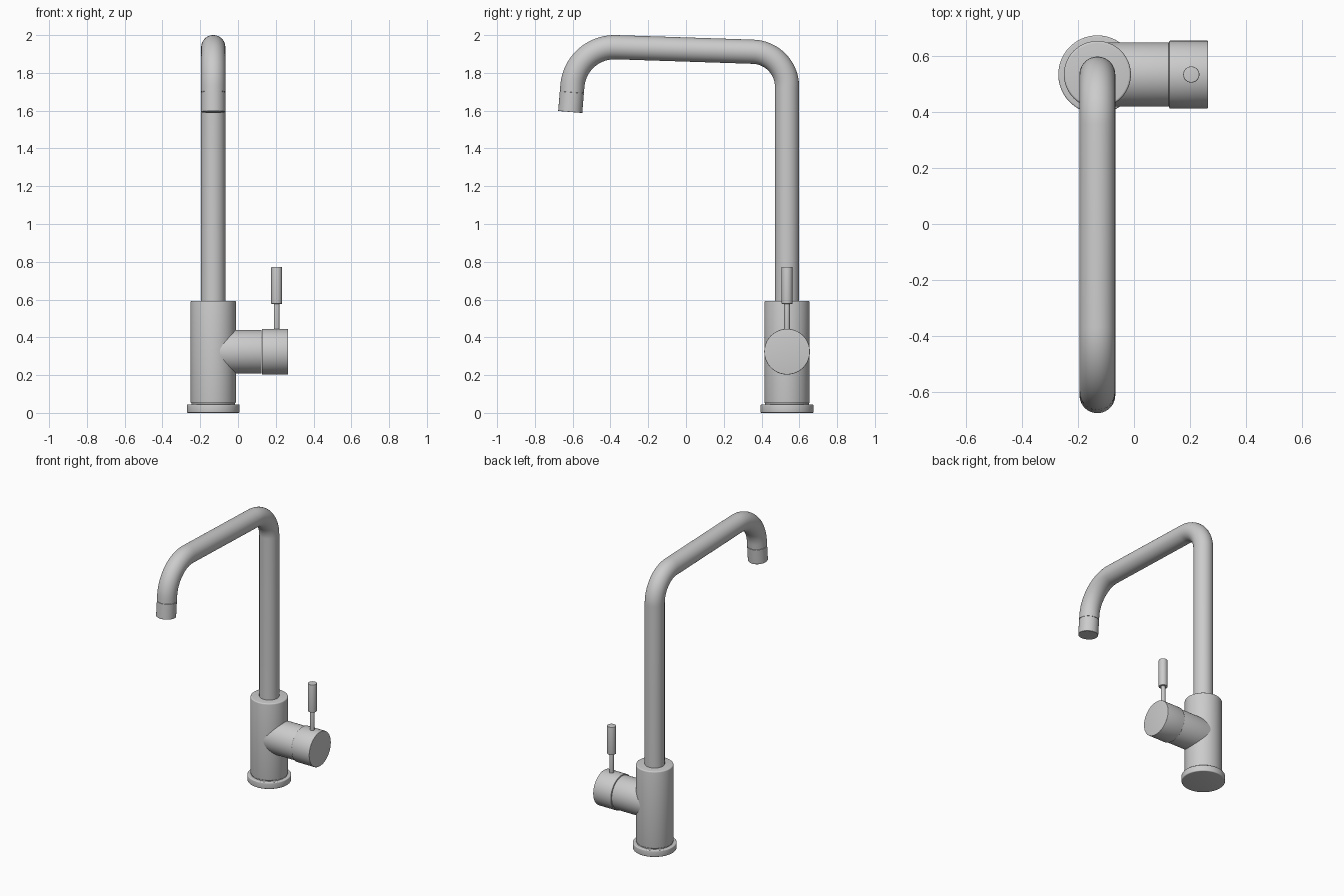
import bpy, bmesh, math
from mathutils import Vector

if "Cube" in bpy.data.objects:
    bpy.data.objects.remove(bpy.data.objects["Cube"])

metal = bpy.data.materials.new("brushed_grey_metal")
metal.diffuse_color = (0.6, 0.6, 0.6, 1)
metal.use_nodes = True
metal.node_tree.nodes["Principled BSDF"].inputs["Base Color"].default_value = metal.diffuse_color

CX, CY = -0.131, 0.535   # axis of the faucet body
X, Z = Vector((1, 0, 0)), Vector((0, 0, 1))


def sweep(name, rings, sides=64):
    """Skin round rings given as (centre, direction, radius), capped at both ends."""
    bm = bmesh.new()
    loops = []
    for c, t, r in rings:
        t = t.normalized()
        u = X if abs(t.x) < 0.9 else Vector((0, 1, 0))
        v = t.cross(u)
        loops.append([bm.verts.new(c + r * (math.cos(a) * u + math.sin(a) * v))
                      for a in (2 * math.pi * i / sides for i in range(sides))])
    for a, b in zip(loops, loops[1:]):
        for i in range(sides):
            j = (i + 1) % sides
            bm.faces.new((a[i], a[j], b[j], b[i]))
    bm.faces.new(loops[0][::-1])
    bm.faces.new(loops[-1])
    me = bpy.data.meshes.new(name)
    bm.to_mesh(me)
    bm.free()
    me.materials.append(metal)
    ob = bpy.data.objects.new(name, me)
    bpy.context.collection.objects.link(ob)
    bpy.ops.object.select_all(action='DESELECT')
    ob.select_set(True)
    bpy.context.view_layer.objects.active = ob
    bpy.ops.object.shade_smooth_by_angle(angle=math.radians(35))
    return ob


def rod(name, start, axis, length, radius, round_=0.004, sides=64):
    """Cylinder with softly rounded rims."""
    start = Vector(start)
    angs = [math.pi / 2 * k / 4 for k in range(5)]
    prof = [(round_ * (1 - math.sin(a)), radius - round_ * (1 - math.cos(a)))
            for a in reversed(angs)]
    prof += [(length - h, r) for h, r in reversed(prof)]
    return sweep(name, [(start + axis * h, axis, r) for h, r in prof], sides)


def fillet(prev, corner, nxt, trim, steps=20):
    """Arc rounding a path corner, as (point, direction) pairs."""
    d0, d1 = (corner - prev).normalized(), (nxt - corner).normalized()
    turn = d0.angle(d1)
    radius = trim / math.tan(turn / 2)
    side = (d1 - d0 * d0.dot(d1)).normalized()
    p0 = corner - d0 * trim
    out = []
    for k in range(steps + 1):
        a = turn * k / steps
        out.append((p0 + radius * (math.sin(a) * d0 + (1 - math.cos(a)) * side),
                    math.cos(a) * d0 + math.sin(a) * side))
    return out


# Base flange and body
rod("base_flange", (CX, CY, 0), Z, 0.045, 0.14, 0.006)
rod("base_neck", (CX, CY, 0.04), Z, 0.015, 0.116, 0.001)
rod("body", (CX, CY, 0.05), Z, 0.543, 0.12, 0.008)

# Bent spout pipe
R = 0.064
foot = Vector((CX, CY, 0.58))
bend1 = Vector((CX, CY, 1.906))
bend2 = Vector((CX, -0.584, 1.943))
mouth = Vector((CX, -0.613, 1.593))
down = (mouth - bend2).normalized()
seam = mouth - down * 0.107
path = [(foot, Z)]
path += fillet(foot, bend1, bend2, 0.18)
path += fillet(bend1, bend2, mouth, 0.213)
path.append((seam, down))
sweep("spout_pipe", [(p, t, R) for p, t in path])

# Aerator at the mouth, set off by a fine groove
sweep("aerator", [(seam - down * 0.01, down, R - 0.003), (seam + down * 0.002, down, R - 0.003),
                  (seam + down * 0.003, down, R), (mouth - down * 0.001, down, R),
                  (mouth, down, R - 0.001)])

# Side arm with mixer cap
ZC = 0.324
rod("side_arm", (CX, CY, ZC), X, 0.256, 0.115, 0.002)
rod("mixer_cap", (0.126, CY, ZC), X, 0.139, 0.121, 0.003)

# Lever
rod("lever_stem", (0.205, CY, 0.42), Z, 0.17, 0.015, 0.001, 32)
rod("lever_grip", (0.205, CY, 0.577), Z, 0.196, 0.029, 0.003, 32)
